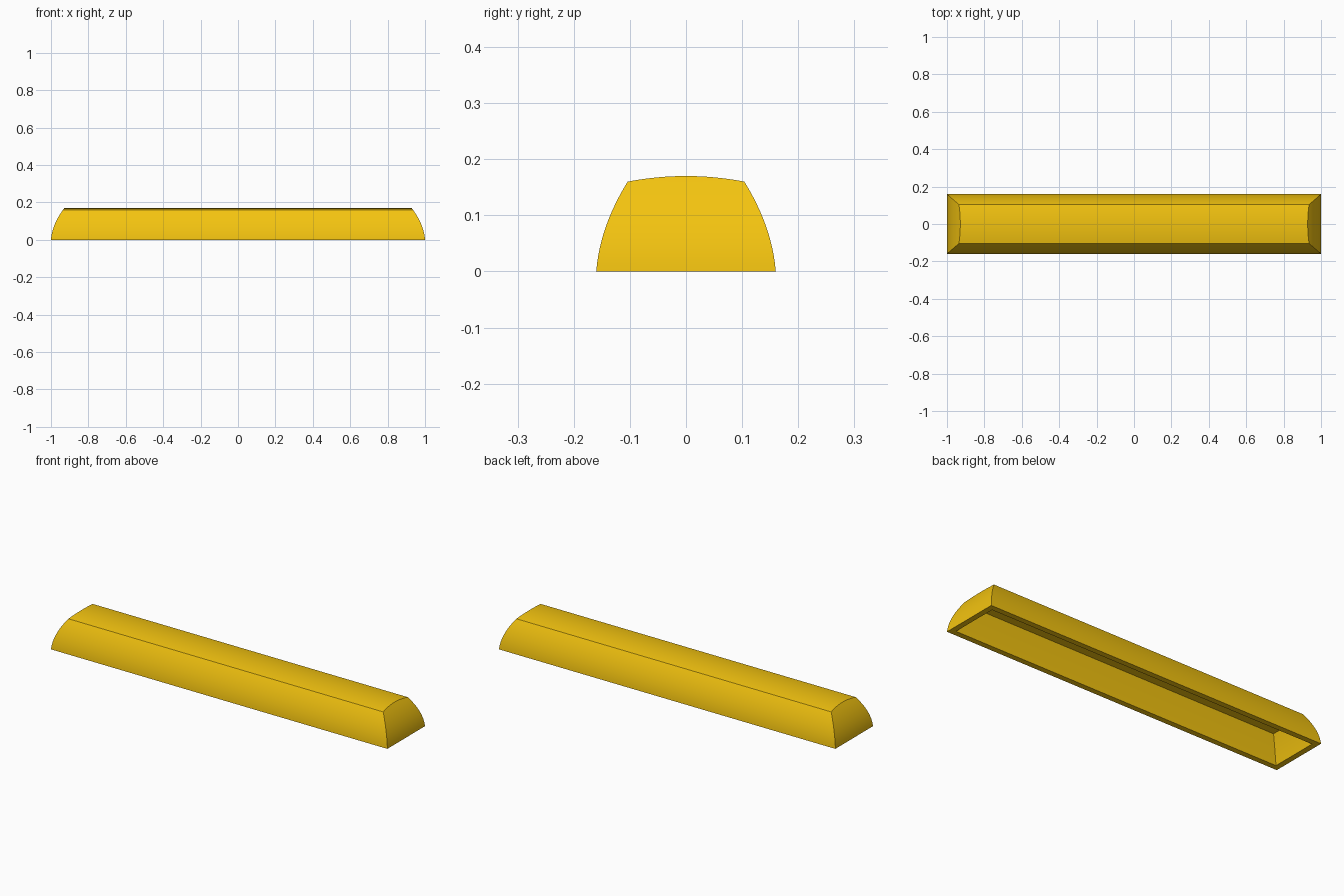
import bpy, bmesh

if "Cube" in bpy.data.objects:
    bpy.data.objects.remove(bpy.data.objects["Cube"])

N_RISE, N_SIDE = 12, 16   # rings up the wall, segments across the crowned top


def skin(bm, hx, hy, curve_x, curve_y, edge_h, crown):
    """Open-bottomed crowned bar with bowed walls; returns its base loop."""
    def inset(c, z):
        return c[0] * z + c[1] * z * z

    rings = []
    for i in range(N_RISE + 1):
        t = i / N_RISE
        half_y = hy - inset(curve_y, t * edge_h)
        right, left = [], []
        for j in range(N_SIDE + 1):
            s = -1 + 2 * j / N_SIDE
            z = t * (edge_h + crown * (1 - s * s))
            x = hx - inset(curve_x, z)
            right.append(bm.verts.new((x, s * half_y, z)))
            left.append(bm.verts.new((-x, s * half_y, z)))
        rings.append(right + left[::-1])
    n = len(rings[0])
    # walls
    for a, b in zip(rings, rings[1:]):
        for k in range(n):
            m = (k + 1) % n
            bm.faces.new((a[k], a[m], b[m], b[k]))
    # crowned top in lengthwise strips
    top = rings[-1]
    for j in range(N_SIDE):
        bm.faces.new((top[j], top[j + 1], top[n - 2 - j], top[n - 1 - j]))
    return rings[0]


bm = bmesh.new()
# outer skin and inner cavity
outer = skin(bm, 1.0, 0.16, (0.08, 2.0), (0.08, 1.69), 0.16, 0.01)
inner = skin(bm, 0.97, 0.13, (0.25, 0.6), (0.2, 0.5), 0.137, 0.0)
# flat bottom rim joining the two
for k in range(len(outer)):
    m = (k + 1) % len(outer)
    bm.faces.new((outer[k], inner[k], inner[m], outer[m]))
bmesh.ops.recalc_face_normals(bm, faces=bm.faces)

mesh = bpy.data.meshes.new("long_key_cap")
bm.to_mesh(mesh)
bm.free()
cap = bpy.data.objects.new("long_key_cap", mesh)
bpy.context.collection.objects.link(cap)

# yellow plastic
mat = bpy.data.materials.new("yellow_plastic")
mat.diffuse_color = (0.9, 0.55, 0.005, 1)
mat.use_nodes = True
mat.node_tree.nodes["Principled BSDF"].inputs["Base Color"].default_value = mat.diffuse_color
mesh.materials.append(mat)

bpy.context.view_layer.objects.active = cap
cap.select_set(True)
bpy.ops.object.shade_smooth_by_angle(angle=0.52)
